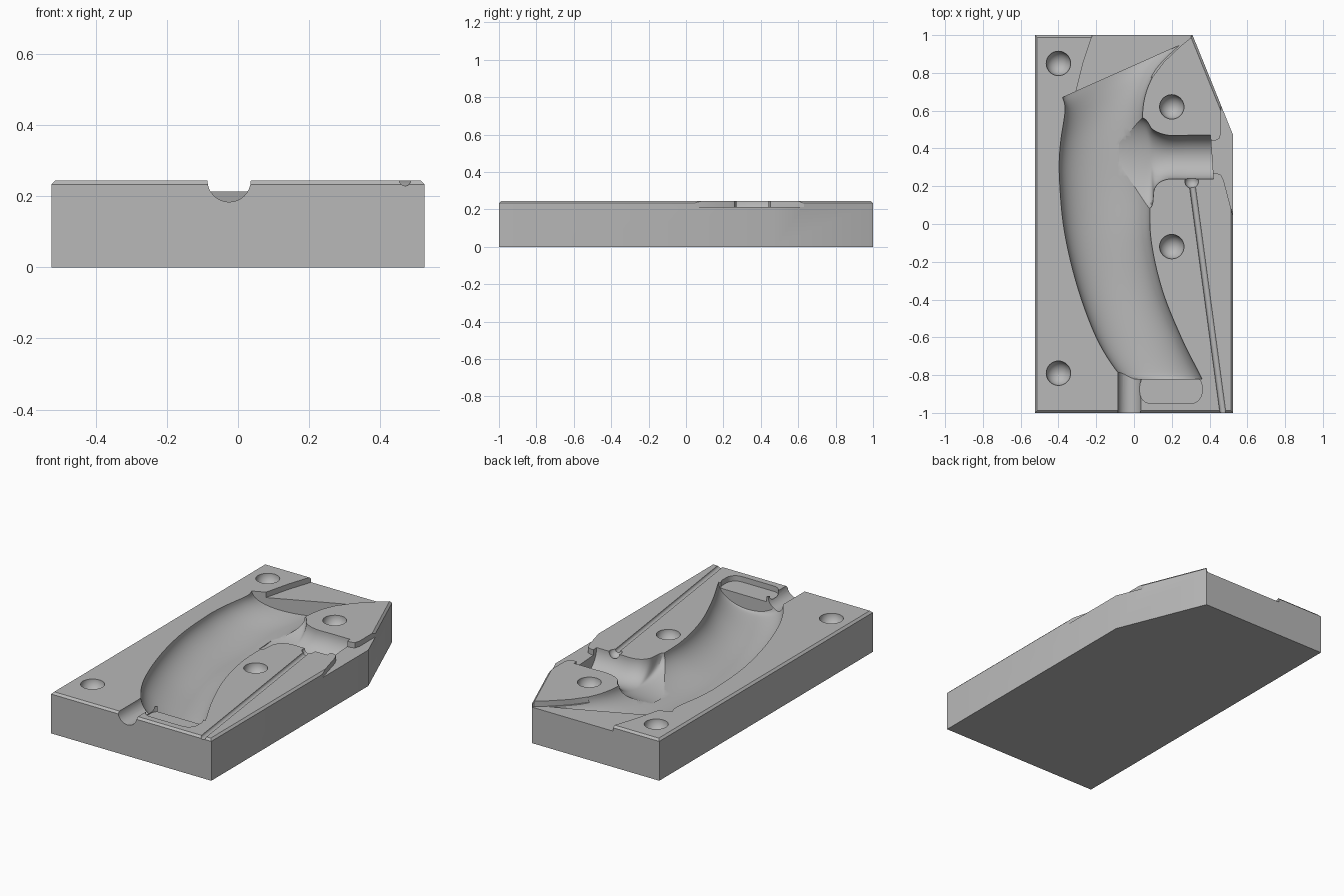
import bpy
import bmesh
from math import sin, cos, pi
from mathutils import Vector

old = bpy.data.objects.get("Cube")
if old:
    bpy.data.objects.remove(old, do_unlink=True)

TOP = 0.245      # parting face
LEDGE = 0.213    # floor of the shallow recesses
ABOVE = 0.3      # cutters reach past the parting face

grey = bpy.data.materials.new("mould_grey")
grey.use_nodes = True
grey.diffuse_color = (0.48, 0.48, 0.48, 1)
grey.node_tree.nodes["Principled BSDF"].inputs["Base Color"].default_value = grey.diffuse_color


def finish(name, bm):
    bmesh.ops.recalc_face_normals(bm, faces=bm.faces)
    mesh = bpy.data.meshes.new(name)
    bm.to_mesh(mesh)
    bm.free()
    mesh.materials.append(grey)
    ob = bpy.data.objects.new(name, mesh)
    bpy.context.collection.objects.link(ob)
    return ob


def loft(name, rings):
    bm = bmesh.new()
    rows = [[bm.verts.new(p) for p in ring] for ring in rings]
    n = len(rows[0])
    for a, b in zip(rows, rows[1:]):
        for i in range(n):
            j = (i + 1) % n
            bm.faces.new((a[i], a[j], b[j], b[i]))
    bm.faces.new(rows[0])
    bm.faces.new(rows[-1])
    return finish(name, bm)


def prism(name, outline, low, high):
    return loft(name, [[(x, y, z) for x, y in outline] for z in (low, high)])


def trough(name, sections, steps, sides=28):
    """Loft half ellipses between left and right rim points, smoothed along the run."""
    keys = [Vector(s) for s in sections]
    keys = [keys[0]] + keys + [keys[-1]]
    smooth = []
    for a, b, c, d in zip(keys, keys[1:], keys[2:], keys[3:]):
        for k in range(steps):
            t = k / steps
            smooth.append(b + (c - a) * (t / 2)
                          + (a * 2 - b * 5 + c * 4 - d) * (t * t / 2)
                          + (b * 3 - a - c * 3 + d) * (t ** 3 / 2))
    smooth.append(keys[-1])
    rings = []
    for lx, ly, rx, ry, depth in smooth:
        left, right = Vector((lx, ly, TOP)), Vector((rx, ry, TOP))
        mid, half = (left + right) / 2, (right - left) / 2
        ring = [(lx, ly, ABOVE)]
        for i in range(sides + 1):
            a = pi * i / sides
            ring.append(mid - half * cos(a) - Vector((0, 0, depth * sin(a))))
        rings.append(ring + [(rx, ry, ABOVE)])
    return loft(name, rings)


def rod(name, start, end, radius, sides=32):
    start, end = Vector(start), Vector(end)
    side = (end - start).cross(Vector((0, 0, 1))).normalized()
    circle = [side * (radius * cos(2 * pi * i / sides))
              + Vector((0, 0, radius * sin(2 * pi * i / sides))) for i in range(sides)]
    return loft(name, [[p + c for c in circle] for p in (start, end)])


def ball(name, x, y, radius):
    bm = bmesh.new()
    bmesh.ops.create_uvsphere(bm, u_segments=32, v_segments=17, radius=radius)
    bmesh.ops.translate(bm, verts=bm.verts, vec=(x, y, TOP))
    return finish(name, bm)


def rounded(x0, x1, y0, y1, r, steps=6):
    corners = [(x1 - r, y1 - r), (x0 + r, y1 - r), (x0 + r, y0 + r), (x1 - r, y0 + r)]
    return [(cx + r * cos(pi / 2 * (q + i / steps)), cy + r * sin(pi / 2 * (q + i / steps)))
            for q, (cx, cy) in enumerate(corners) for i in range(steps + 1)]


# Block with one clipped corner and a chamfered top rim
block = prism("mould_block", [(-.525, -1), (.525, -1), (.525, .47), (.31, 1), (-.525, 1)], 0, TOP)
bm = bmesh.new()
bm.from_mesh(block.data)
rim = [e for e in bm.edges if all(v.co.z > TOP - .01 for v in e.verts)]
bmesh.ops.bevel(bm, geom=rim, offset=.012, segments=1, affect='EDGES')
bm.to_mesh(block.data)
bm.free()

cutters = [
    # Shallow recesses at the back, beside the port and at the front
    prism("back_recess", [(-.205, 1.05), (-.22, 1), (-.27, .85), (-.31, .69), (-.15, .65),
                          (.1, .78), (.16, .86), (.25, .945), (.3, .985), (.32, 1.05)],
          LEDGE, ABOVE),
    prism("port_recess", [(.6, .03), (.525, .04), (.475, .23), (.46, .26), (.435, .27),
                          (.39, .268), (.39, .442), (.43, .442), (.452, .452), (.46, .48),
                          (.46, .63), (.6, .63)], LEDGE, ABOVE),
    prism("front_pocket", rounded(.03, .36, -.95, -.8, .06), LEDGE, ABOVE),
    # Main curved cavity, from front to back
    trough("main_cavity", [
        (-.03, -.82, .36, -.82, .11),
        (-.09, -.78, .34, -.78, .12),
        (-.2, -.6, .25, -.6, .13),
        (-.3, -.33, .15, -.35, .14),
        (-.37, -.03, .09, -.08, .14),
        (-.395, .25, .08, .2, .14),
        (-.39, .42, .045, .58, .13),
        (-.365, .6, .11, .8, .12),
        (-.378, .67, .25, .95, .12)], 8),
    # Side port flaring into the cavity
    trough("side_port", [
        (-.08, .58, -.08, .12, .13),
        (.05, .56, .08, .08, .12),
        (.1, .5, .11, .19, .117),
        (.18, .47, .17, .235, .115),
        (.29, .47, .29, .237, .115),
        (.405, .47, .42, .237, .115)], 6),
    # Pouring channel and thin vent with its cup
    rod("pouring_channel", (-.025, -1.1, TOP), (-.025, -.74, TOP), .061),
    rod("vent_groove", (.484, -1.1, TOP), (.305, .23, TOP), .016, 16),
    ball("vent_cup", .305, .225, .036),
]
# Locating dimples
for x, y in [(-.4, .85), (-.4, -.79), (.2, .62), (.2, -.12)]:
    cutters.append(ball("locating_dimple", x, y, .065))

for c in cutters:
    c.hide_render = True
    cut = block.modifiers.new(c.name, 'BOOLEAN')
    cut.operation = 'DIFFERENCE'
    cut.solver = 'EXACT'
    cut.object = c

# Bake the cuts and drop the cutters
bpy.context.view_layer.update()
graph = bpy.context.evaluated_depsgraph_get()
carved = bpy.data.meshes.new_from_object(block.evaluated_get(graph))
block.modifiers.clear()
block.data = carved
carved.materials.clear()
carved.materials.append(grey)
for face in carved.polygons:
    face.material_index = 0
for c in cutters:
    bpy.data.objects.remove(c, do_unlink=True)

bpy.ops.object.select_all(action='DESELECT')
block.select_set(True)
bpy.context.view_layer.objects.active = block
bpy.ops.object.shade_smooth_by_angle(angle=pi / 6)
